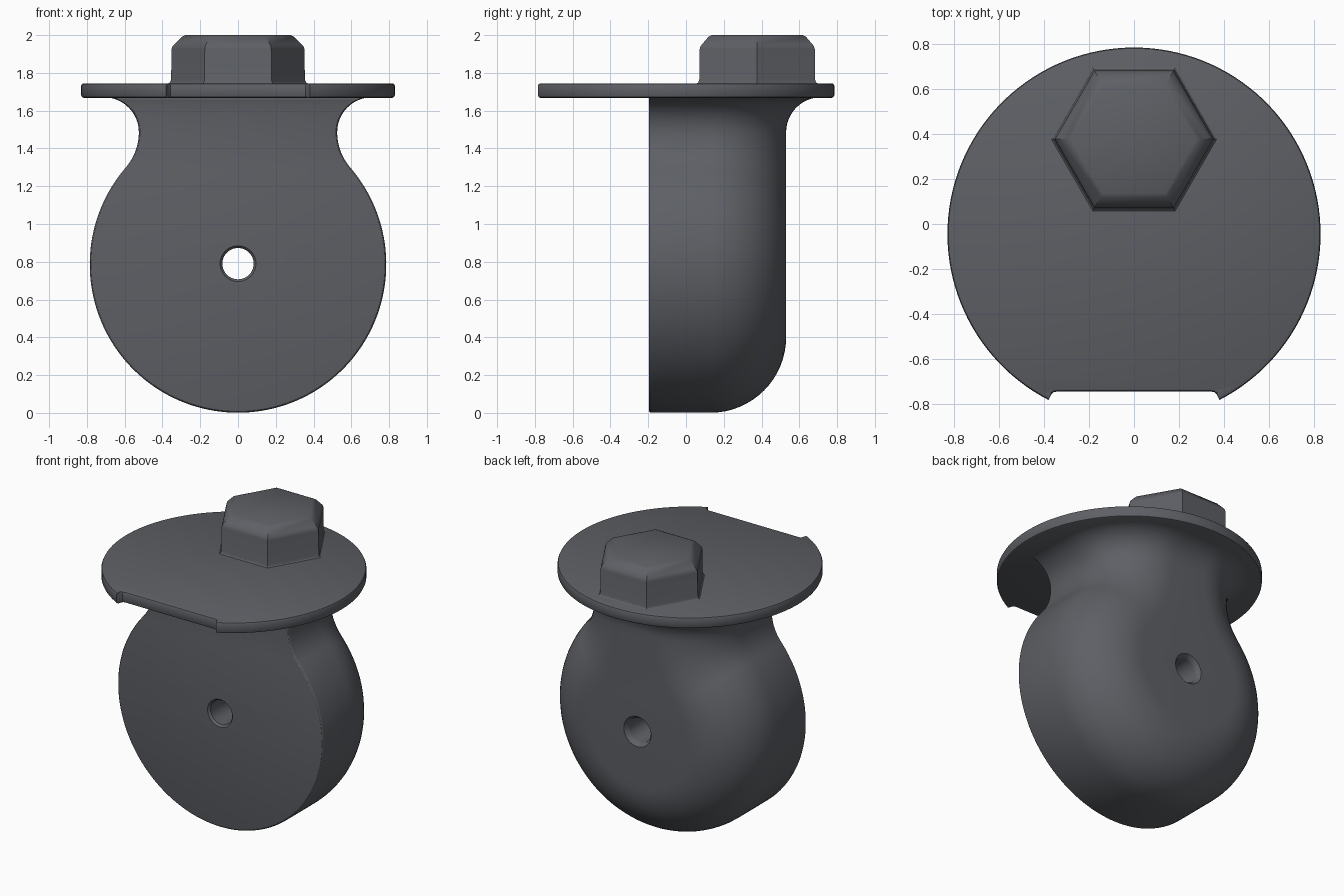
import bpy, bmesh, math
from math import sin, cos, pi, radians, sqrt

if "Cube" in bpy.data.objects:
    bpy.data.objects.remove(bpy.data.objects["Cube"])

mat = bpy.data.materials.new("dark slate grey")
mat.diffuse_color = (0.11, 0.116, 0.13, 1)
mat.use_nodes = True
mat.node_tree.nodes["Principled BSDF"].inputs["Base Color"].default_value = mat.diffuse_color


def finish(bm, name):
    bmesh.ops.remove_doubles(bm, verts=bm.verts, dist=1e-5)
    bmesh.ops.dissolve_degenerate(bm, edges=bm.edges, dist=1e-5)
    bmesh.ops.recalc_face_normals(bm, faces=bm.faces)
    me = bpy.data.meshes.new(name)
    bm.to_mesh(me)
    bm.free()
    ob = bpy.data.objects.new(name, me)
    bpy.context.collection.objects.link(ob)
    me.materials.append(mat)
    return ob


def smooth(ob, angle=30):
    bpy.ops.object.select_all(action='DESELECT')
    ob.select_set(True)
    bpy.context.view_layer.objects.active = ob
    bpy.ops.object.shade_smooth_by_angle(angle=radians(angle))


def loft(rings, name):
    """Skin closed rings of points and cap both ends."""
    bm = bmesh.new()
    vs = [[bm.verts.new(p) for p in r] for r in rings]
    n = len(vs[0])
    for a, b in zip(vs, vs[1:]):
        for i in range(n):
            j = (i + 1) % n
            bm.faces.new((a[i], a[j], b[j], b[i]))
    if (vs[0][0].co - vs[0][-1].co).length > 1e-5:
        bm.faces.new(vs[0][::-1])
    bm.faces.new(vs[-1])
    return finish(bm, name)


# Body: round outline with a neck, rounded back, flaring up into the flange
EDGE, FIL, FLARE = 0.015, 0.4, 0.185
layers = []  # (inset, y, normal x, normal y) from front to back
for k in range(4):
    a = pi / 2 * k / 3
    layers.append((EDGE * (1 - sin(a)), -0.197 + EDGE * (1 - cos(a)), 1, 0))
for k in range(17):
    a = pi / 2 * k / 16
    layers.append((FIL * (1 - cos(a)), 0.13 + FIL * sin(a), cos(a), sin(a)))


def half_section(kind, t):
    pts = []
    for s, y, nx, ny in layers:
        if kind == "round":
            p = ((0.785 - s) * cos(t), y, 0.786 + (0.785 - s) * sin(t))
        elif kind == "neck":
            p = (0.812 + (0.287 + s) * cos(t), y, 1.486 + (0.287 + s) * sin(t))
        else:
            f = FLARE * (1 - cos(t))
            p = (0.525 - s + f * nx, y + f * ny, 1.486 + FLARE * sin(t))
        pts.append(p)
    return pts


steps = [("round", radians(-90 + 130.8 * i / 56)) for i in range(57)]
steps += [("neck", radians(220.8 - 40.8 * i / 12)) for i in range(1, 13)]
steps += [("flare", radians(88 * i / 12)) for i in range(1, 13)]
rings = []
for kind, t in steps:
    h = half_section(kind, t)
    rings.append(h + [(-x, y, z) for x, y, z in reversed(h)])
body = loft(rings, "wheel_body")

# Axle hole with softened rims
prof = [(-0.3, 0.095), (-0.197, 0.095), (-0.182, 0.083), (0.495, 0.083),
        (0.507, 0.086), (0.531, 0.105), (0.65, 0.105)]
cutter = loft([[(r * cos(2 * pi * i / 40), y, 0.79 + r * sin(2 * pi * i / 40))
                for i in range(40)] for y, r in prof], "hole_cutter")
mod = body.modifiers.new("hole", 'BOOLEAN')
mod.object = cutter
mod.operation = 'DIFFERENCE'
mod.solver = 'EXACT'
bpy.context.view_layer.objects.active = body
bpy.ops.object.modifier_apply(modifier="hole")
bpy.data.objects.remove(cutter, do_unlink=True)
smooth(body)

# Flange: disc with a flat cut at the front and small pointed tips
R, CY = 0.83, -0.045
end = math.acos(0.38 / R)
outline = [(0.34, -0.745), (0.358, -0.748), (0.368, -0.758)]


def flange_ring(inset, z):
    pts = []
    for i in range(113):
        a = -end + (pi + 2 * end) * i / 112
        pts.append(((R - inset) * cos(a), CY + (R - inset) * sin(a), z))
    left = [(-x, y + inset, z) for x, y in reversed(outline)]
    right = [(x, y + inset, z) for x, y in outline]
    return pts + left + right


loft_levels = [(0.012, 1.668), (0.004, 1.672), (0, 1.68),
               (0, 1.733), (0.004, 1.741), (0.012, 1.745)]
flange = loft([flange_ring(s, z) for s, z in loft_levels], "flange_plate")
smooth(flange)

# Hexagonal head with chamfered top and a small fillet at its foot
head = loft([[(r * cos(pi * i / 3), 0.377 + r * sin(pi * i / 3), z) for i in range(6)]
             for r, z in [(0.372, 1.742), (0.36, 1.75), (0.354, 1.765), (0.352, 1.925),
                          (0.347, 1.94), (0.337, 1.952), (0.297, 1.992),
                          (0.278, 2.0)]], "hex_head")
smooth(head)
